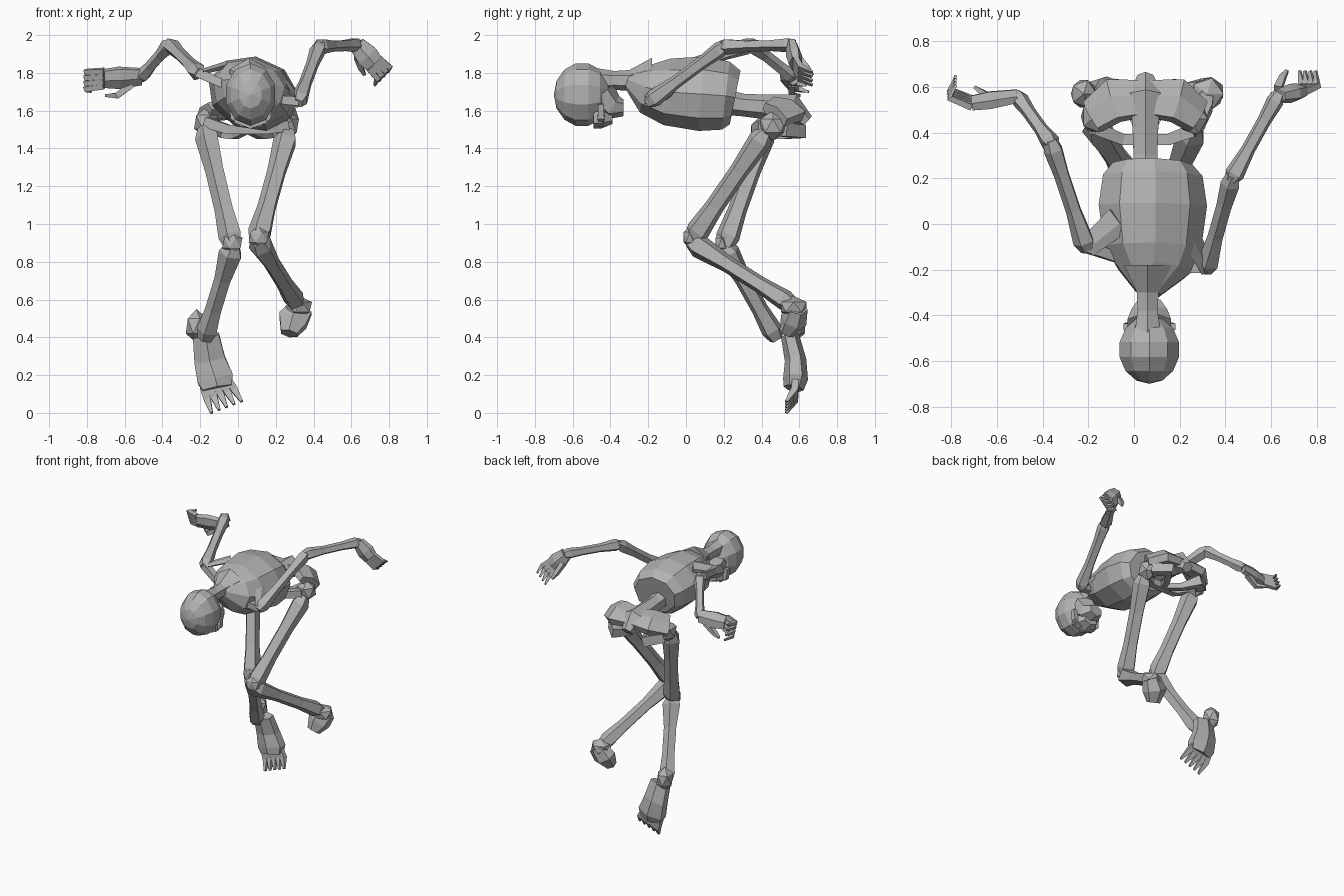
import bpy, bmesh, math
from mathutils import Vector, Matrix

cube = bpy.data.objects.get("Cube")
if cube:
    bpy.data.objects.remove(cube)

X, Y, Z = (Vector(row) for row in Matrix.Identity(3))

grey = [.45] * 3 + [1]
bone_material = bpy.data.materials.new("bone grey")
bone_material.use_nodes = True
bone_material.diffuse_color = grey
shader = bone_material.node_tree.nodes["Principled BSDF"]
shader.inputs["Base Color"].default_value = grey


def at(*coordinates):
    return Vector(coordinates)


def finish(name, bm):
    """Turn a finished bmesh into a flat shaded bone object."""
    bmesh.ops.recalc_face_normals(bm, faces=bm.faces)
    mesh = bpy.data.meshes.new(name)
    bm.to_mesh(mesh)
    bm.free()
    mesh.materials.append(bone_material)
    part = bpy.data.objects.new(name, mesh)
    bpy.context.collection.objects.link(part)


def tube(name, stations, sides=5, across=X, flat=1):
    """Faceted loft through (centre, radius) stations, wide along across."""
    bm = bmesh.new()
    centres = [centre for centre, radius in stations]
    last = len(centres) - 1
    loops = []
    for k, (centre, radius) in enumerate(stations):
        ahead = (centres[min(k + 1, last)] - centres[max(k - 1, 0)]).normalized()
        wide = (across - ahead * across.dot(ahead)).normalized()
        deep = ahead.cross(wide) * flat
        loop = []
        for i in range(sides):
            angle = math.tau * (i + .5) / sides
            offset = wide * math.cos(angle) + deep * math.sin(angle)
            loop.append(bm.verts.new(centre + offset * radius))
        loops.append(loop)
    for lower, upper in zip(loops, loops[1:]):
        for i in range(sides):
            j = (i + 1) % sides
            bm.faces.new((lower[i], lower[j], upper[j], upper[i]))
    bm.faces.new(loops[0])
    bm.faces.new(loops[-1])
    finish(name, bm)


def long_bone(name, start, end, head, foot, across=X):
    """Long bone with knobbly ends and a thinner shaft."""
    shaft = min(head, foot) * .8
    profile = ((-.04, head * .6), (.05, head), (.35, shaft),
               (.7, shaft), (.94, foot), (1.04, foot * .7))
    tube(name, [(start.lerp(end, t), radius) for t, radius in profile], across=across)


def knob(name, centre, size):
    bm = bmesh.new()
    bmesh.ops.create_icosphere(bm, subdivisions=1, radius=1)
    bmesh.ops.scale(bm, verts=bm.verts, vec=size)
    bmesh.ops.translate(bm, verts=bm.verts, vec=centre)
    finish(name, bm)


def digits(name, root, tip, spread, bend, radius=.02, count=4):
    """Row of fingers or toes fanned along spread, each bent at the middle."""
    for i in range(count):
        shift = spread * (2 * i / (count - 1) - 1)
        start, end = root + shift * .8, tip + shift
        middle = (start + end) / 2 + bend
        tube(f"{name}_{i + 1}", [(start, radius), (middle, radius),
                                 (end, radius * .4)], sides=4, across=spread)


# Skull with the face turned down
skull = at(.067, -.55, 1.685)
bm = bmesh.new()
bmesh.ops.create_uvsphere(bm, u_segments=10, v_segments=7, radius=1)
bmesh.ops.rotate(bm, verts=bm.verts, matrix=Matrix.Rotation(math.pi / 2, 3, 'X'))
bmesh.ops.scale(bm, verts=bm.verts, vec=at(.14, .15, .17))
bmesh.ops.translate(bm, verts=bm.verts, vec=skull)
finish("cranium", bm)

face = skull + Y * .1 - Z * .12
chin = skull + Y * .22 - Z * .07
tube("upper_face", [(face - Y * .04, .1), (face, .1), (face + Y * .06, .06)],
     sides=6, flat=.6)
tube("jaw", [(skull + Y * .1, .11), (chin - Y * .06, .09), (chin, .055)],
     sides=6, flat=.8)
for side, sign in (("left", 1), ("right", -1)):
    out = X * sign
    tube(f"{side}_cheekbone", [(face + out * .1 + Z * .07, .02),
                               (face + out * .09, .025),
                               (face + out * .04 - Z * .04, .02)], sides=4, across=Y)

# Neck, lower spine and sacrum
neck = at(.06, -.3, 1.76)
sacrum = at(.05, .5, 1.61)
tube("neck", [(neck - Y * .2, .07), (neck - Y * .08, .05),
              (neck, .055), (neck + Y * .12, .12)], sides=6)
tube("lower_spine", [(sacrum - Y * .32 + Z * .04, .07),
                     (sacrum - Y * .2 + Z * .02, .06),
                     (sacrum - Y * .08 + Z * .01, .065), (sacrum + Y * .06, .08),
                     (sacrum + Y * .14 - Z * .07, .04)], sides=6)

# Ribcage, rolled so that its left side hangs lower
chest = at(.08, .08, 1.69)
tilt = X - Z * .3
tube("ribcage", [(neck, .06), (chest - Y * .28 + Z * .03, .17),
                 (chest - Y * .18 + Z * .01, .22), (chest, .245),
                 (chest + Y * .13 - Z * .01, .225), (chest + Y * .18 - Z * .02, .18)],
     sides=9, across=tilt, flat=.8)

# Joints of the limbs
joints = {
    "right": dict(shoulder=at(-.21, -.1, 1.8), elbow=at(-.36, .35, 1.95),
                  wrist=at(-.51, .56, 1.78), blade=at(-.07, .02, 1.84),
                  hip=at(-.17, .42, 1.49), knee=at(-.03, .21, .9),
                  ankle=at(-.17, .47, .41)),
    "left": dict(shoulder=at(.32, -.19, 1.65), elbow=at(.43, .2, 1.94),
                 wrist=at(.63, .56, 1.95), blade=at(.22, 0, 1.79),
                 hip=at(.26, .41, 1.47), knee=at(.11, .04, .93),
                 ankle=at(.31, .55, .58)),
}

for side, sign in (("left", 1), ("right", -1)):
    joint = joints[side]
    out = X * sign
    shoulder, elbow, wrist = joint["shoulder"], joint["elbow"], joint["wrist"]
    hip, knee, ankle = joint["hip"], joint["knee"], joint["ankle"]

    # Shoulder girdle and arm
    tube(f"{side}_shoulder_blade", [(shoulder, .05), (joint["blade"], .07)],
         across=Y, flat=.3)
    tube(f"{side}_collarbone", [(chest - Y * .28 - Z * .02, .025), (shoulder, .035)],
         sides=4, across=Y)
    long_bone(f"{side}_upper_arm", shoulder, elbow, .05, .045)
    long_bone(f"{side}_forearm", elbow, wrist, .045, .04, across=Z)

    # Half of the pelvis: flared wing, socket, front arch and sitting bone
    tube(f"{side}_hip_wing", [(sacrum + Y * .05, .09),
                              (sacrum + out * .14 + Y * .04, .11),
                              (sacrum + out * .23 - Y * .03 - Z * .03, .09)],
         sides=6, across=Y - Z * .4, flat=.5)
    knob(f"{side}_hip_socket", hip + at(0, .05, .05), at(.07, .08, .08))
    arch = sacrum - Y * .13 - Z * .11
    tube(f"{side}_pubic_arch", [(hip + Z * .05, .04), (arch + out * .1, .035),
                                (arch, .035)], sides=4, across=Z)
    tube(f"{side}_sitting_bone", [(hip + at(0, .1, .03), .05),
                                  (sacrum + out * .13 + Y * .1 - Z * .12, .05),
                                  (sacrum + out * .07 - Z * .14, .03),
                                  (arch, .025)], sides=4, across=Z)

    # Leg
    long_bone(f"{side}_thigh", hip, knee, .066, .066)
    long_bone(f"{side}_shin", knee - Z * .03, ankle, .066, .058)
    knob(f"{side}_kneecap", knee - Y * .02, at(.06, .04, .06))

# Right hand reaching out sideways
wrist = joints["right"]["wrist"]
knuckles = wrist - X * .2 - Y * .03 - Z * .01
tube("right_palm", [(wrist, .05), (wrist.lerp(knuckles, .6), .065), (knuckles, .055)],
     sides=6, across=Z - Y * .4, flat=.6)
digits("right_finger", knuckles, knuckles + at(-.07, .1, -.02), Z * .05 - Y * .02,
       X * -.06 - Y * .01)
tube("right_thumb", [(wrist - X * .05 - Z * .04, .025), (wrist - X * .13 - Z * .1, .022),
                     (wrist + at(-.19, .04, -.1), .01)], sides=4, across=Y)

# Left hand drooping from the wrist
wrist = joints["left"]["wrist"]
knuckles = wrist + at(.09, .02, -.1)
tube("left_palm", [(wrist, .05), (wrist.lerp(knuckles, .6), .07), (knuckles, .06)],
     sides=6, across=X + Z, flat=.6)
digits("left_finger", knuckles, knuckles + at(.04, .09, -.08), (X + Z) * .035,
       X * .03 - Y * .02 - Z * .01)
tube("left_thumb", [(wrist + Y * .03 - Z * .06, .025), (wrist + at(.02, .08, -.12), .02),
                    (wrist + at(.04, .11, -.16), .01)], sides=4)

# Right foot hanging with the toes down
ankle = joints["right"]["ankle"]
instep = at(-.15, .58, .28)
ball = at(-.12, .58, .18)
tube("right_foot", [(ankle + Y * .08, .08), (instep, .095), (ball, .11),
                    (ball + at(.01, -.01, -.05), .09)], sides=6, flat=.6)
knob("right_heel", ankle + at(-.05, .1, .05), at(.063, .07, .09))
digits("right_toe", ball - Z * .02, at(-.06, .53, .03), X * .08 + Z * .03,
       Y * .02, radius=.026, count=5)

# Left foot folded back short
ankle = joints["left"]["ankle"]
knob("left_ankle", ankle + at(.01, .02, -.02), at(.08, .08, .06))
tube("left_foot", [(ankle + at(.03, .04, -.02), .07), (ankle + at(-.02, .02, -.09), .09),
                   (ankle + at(-.04, -.02, -.16), .05)], sides=6, flat=.8)
